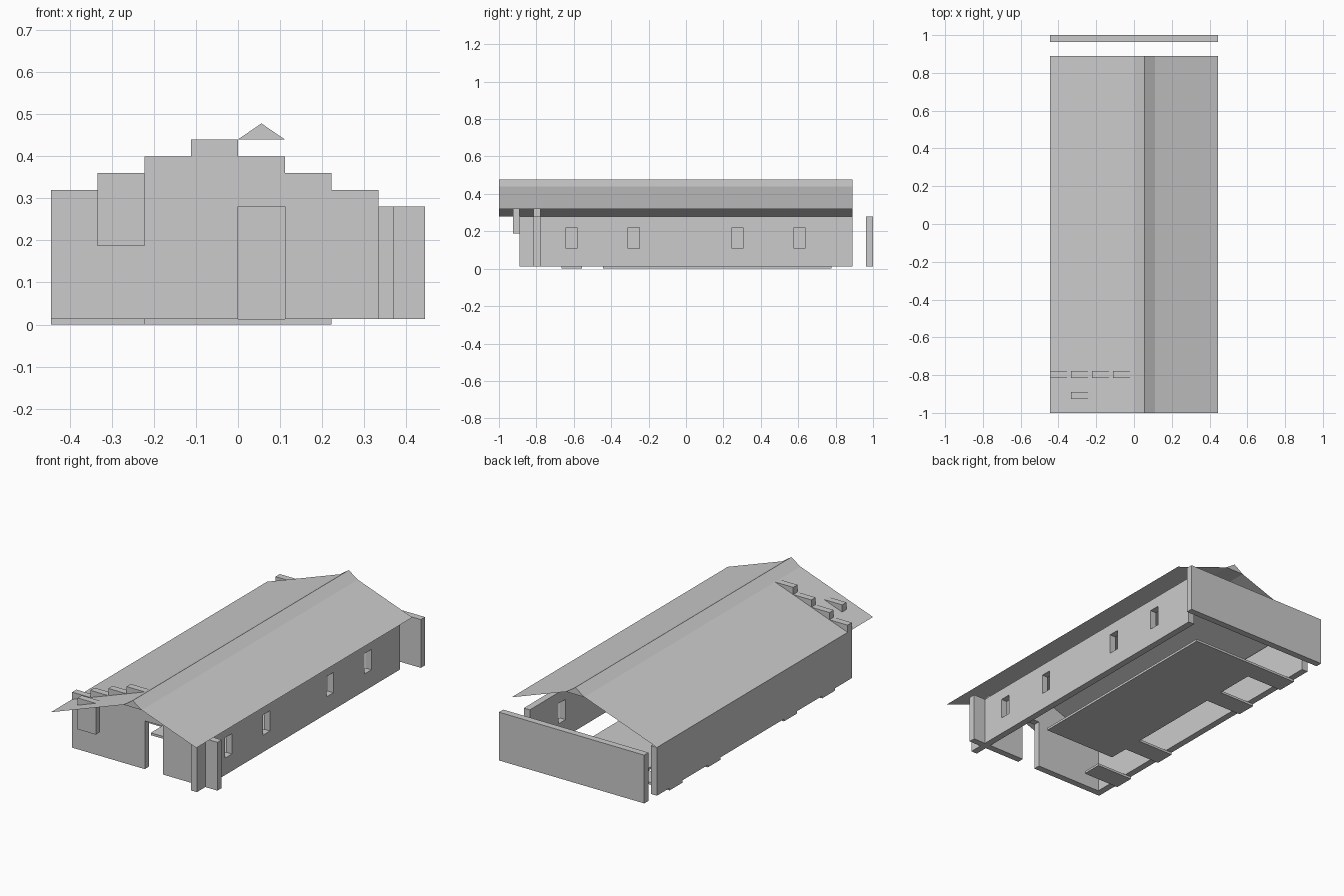
import bpy, bmesh

if "Cube" in bpy.data.objects:
    bpy.data.objects.remove(bpy.data.objects["Cube"])

U = 1 / 27            # wall thickness module
COL = 3 * U           # width of one wall column
X = 4 * COL           # half width of the building
Z0, EAVE, STEP = 0.013, 0.28, 0.04
PEAK = 1.5 * U        # ridge sits right of centre


def finish(name, bm):
    bmesh.ops.recalc_face_normals(bm, faces=bm.faces)
    me = bpy.data.meshes.new(name)
    bm.to_mesh(me)
    bm.free()
    ob = bpy.data.objects.new(name, me)
    bpy.context.collection.objects.link(ob)
    return ob


def prism(name, profile, y0, y1):
    """Extrude a closed x-z outline from y0 to y1."""
    bm = bmesh.new()
    face = bm.faces.new([bm.verts.new((x, y0, z)) for x, z in profile])
    ext = bmesh.ops.extrude_face_region(bm, geom=[face])
    moved = [v for v in ext["geom"] if isinstance(v, bmesh.types.BMVert)]
    bmesh.ops.translate(bm, verts=moved, vec=(0, y1 - y0, 0))
    return finish(name, bm)


def box(name, x0, x1, y0, y1, z0, z1):
    return prism(name, [(x0, z0), (x1, z0), (x1, z1), (x0, z1)], y0, y1)


def sheet(name, a, b, y0, y1):
    """Thin roof plane between two x-z points."""
    bm = bmesh.new()
    pts = [(a, y0), (b, y0), (b, y1), (a, y1)]
    bm.faces.new([bm.verts.new((p[0], y, p[1])) for p, y in pts])
    return finish(name, bm)


# Front wall: stepped gable with a door opening
outline = [(-X, Z0)]
for i, level in enumerate((1, 2, 3, 4, 3, 2, 1, 0)):
    top = EAVE + level * STEP
    outline += [(-X + i * COL, top), (-X + (i + 1) * COL, top)]
outline += [(X, Z0), (COL, Z0), (COL, EAVE), (0, EAVE), (0, Z0)]
prism("front_wall", outline, -22 * U, -21 * U)

# Plain left and back walls
box("left_wall", -X, -X + U, -22 * U, 24 * U, Z0, EAVE)
box("back_wall", -X, X, 26 * U, 1, Z0, EAVE)

# Right wall with four window openings
right_wall = box("right_wall", 9 * U, 10 * U, -24 * U, 24 * U, Z0, EAVE)
for y in (-0.612, -0.279, 0.275, 0.607):
    cutter = box("window_cutter", 8 * U, 11 * U, y - 0.03, y + 0.03, 0.107, 0.219)
    cutter.hide_render = True
    mod = right_wall.modifiers.new("window", 'BOOLEAN')
    mod.operation = 'DIFFERENCE'
    mod.solver = 'EXACT'
    mod.object = cutter
    bpy.context.view_layer.objects.active = right_wall
    bpy.ops.object.modifier_apply(modifier=mod.name)
    bpy.data.objects.remove(cutter)

# Hanging panel in front of the entrance wall
box("hanging_panel", -9 * U, -6 * U, -25 * U, -24 * U, 0.187, 0.36)

# Floor slab and side strips
box("floor_slab", -6 * U, 6 * U, -12 * U, 21 * U, 0, Z0)
for y in (-18, -9, 9, 18):
    box("floor_strip", -X, -6 * U, y * U, (y + 3) * U, 0, Z0)

# Roof slopes and ridge cap
sheet("left_roof", (-X, 0.28), (0, 0.44), -1, 24 * U)
sheet("right_roof", (2 * PEAK, 0.44), (X, 0.32), -1, 24 * U)
prism("ridge_cap", [(0, 0.44), (2 * PEAK, 0.44), (PEAK, 0.478)], -1, 24 * U)
